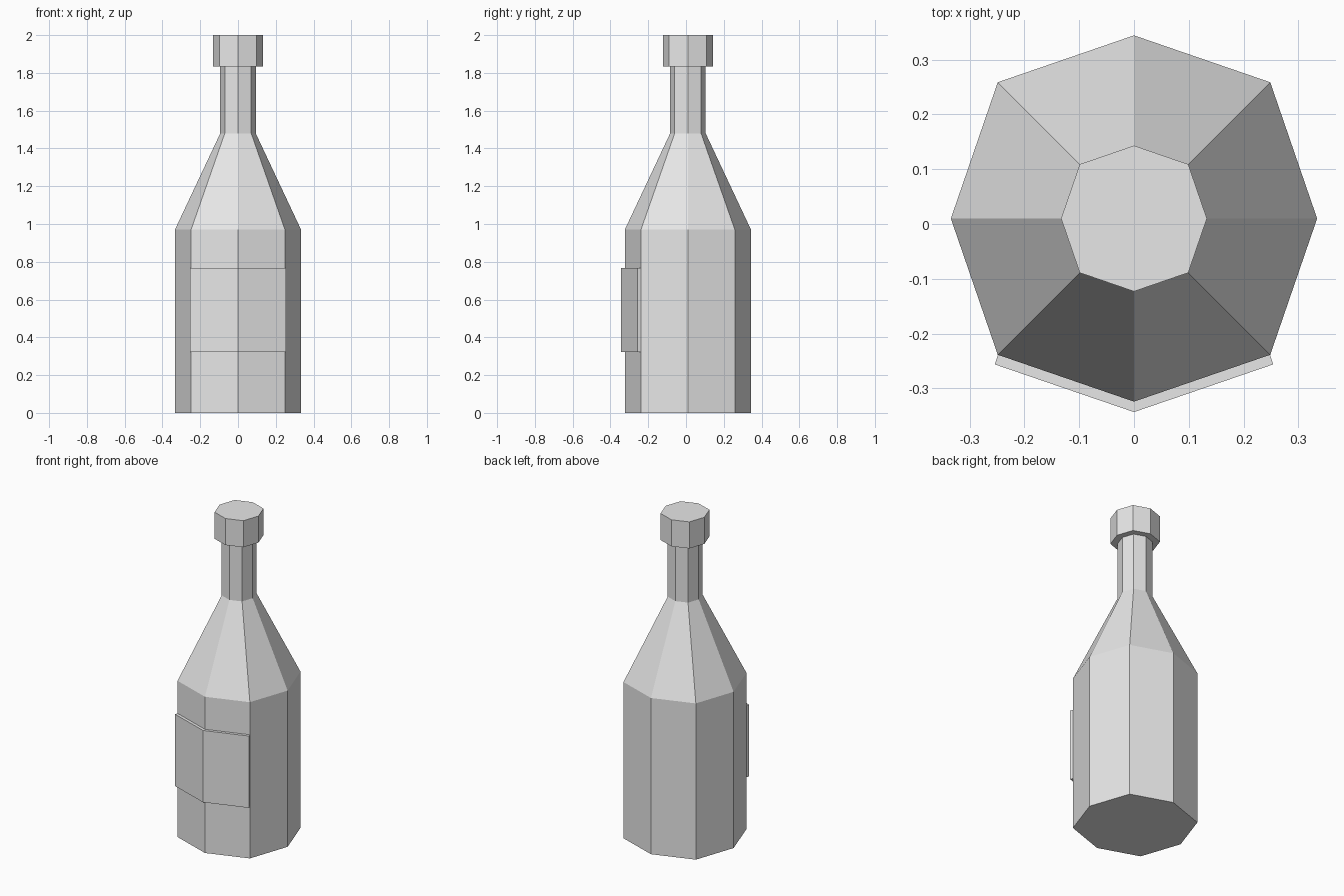
import bpy
import bmesh
from mathutils import Vector

cube = bpy.data.objects.get("Cube")
if cube:
    bpy.data.objects.remove(cube, do_unlink=True)

CENTRE_Y = 0.01
DIAGONAL = 0.744  # corner offset of the slightly squared octagon
DIRECTIONS = [(1, 0), (DIAGONAL, DIAGONAL), (0, 1), (-DIAGONAL, DIAGONAL),
              (-1, 0), (-DIAGONAL, -DIAGONAL), (0, -1), (DIAGONAL, -DIAGONAL)]

grey = bpy.data.materials.new("light grey")
grey.use_nodes = True
grey.diffuse_color = (0.8, 0.8, 0.8, 1)
grey.node_tree.nodes["Principled BSDF"].inputs["Base Color"].default_value = (0.8, 0.8, 0.8, 1)


def loft(name, rings):
    """Join equal-length rings of points into a closed, capped solid."""
    bm = bmesh.new()
    loops = [[bm.verts.new(p) for p in ring] for ring in rings]
    count = len(loops[0])
    for low, high in zip(loops, loops[1:]):
        for i in range(count):
            j = (i + 1) % count
            bm.faces.new((low[i], low[j], high[j], high[i]))
    bm.faces.new(loops[0][::-1])
    bm.faces.new(loops[-1])
    bmesh.ops.recalc_face_normals(bm, faces=bm.faces)
    mesh = bpy.data.meshes.new(name)
    bm.to_mesh(mesh)
    bm.free()
    mesh.materials.append(grey)
    obj = bpy.data.objects.new(name, mesh)
    bpy.context.collection.objects.link(obj)
    return obj


def octagon(radius, z):
    return [Vector((x * radius, y * radius + CENTRE_Y, z)) for x, y in DIRECTIONS]


# Body, sloping shoulder and neck
profile = [(0.334, 0), (0.334, 0.97), (0.094, 1.48), (0.094, 1.84)]
loft("bottle", [octagon(r, z) for r, z in profile])

# Cap
loft("cap", [octagon(0.133, 1.835), octagon(0.133, 2.0)])

# Raised label wrapped over the two front faces
outline = [(-0.248, -0.238), (-0.254, -0.256), (0, -0.343),
           (0.254, -0.256), (0.248, -0.238), (0, -0.324)]
loft("label", [[Vector((x, y, z)) for x, y in outline] for z in (0.322, 0.768)])
